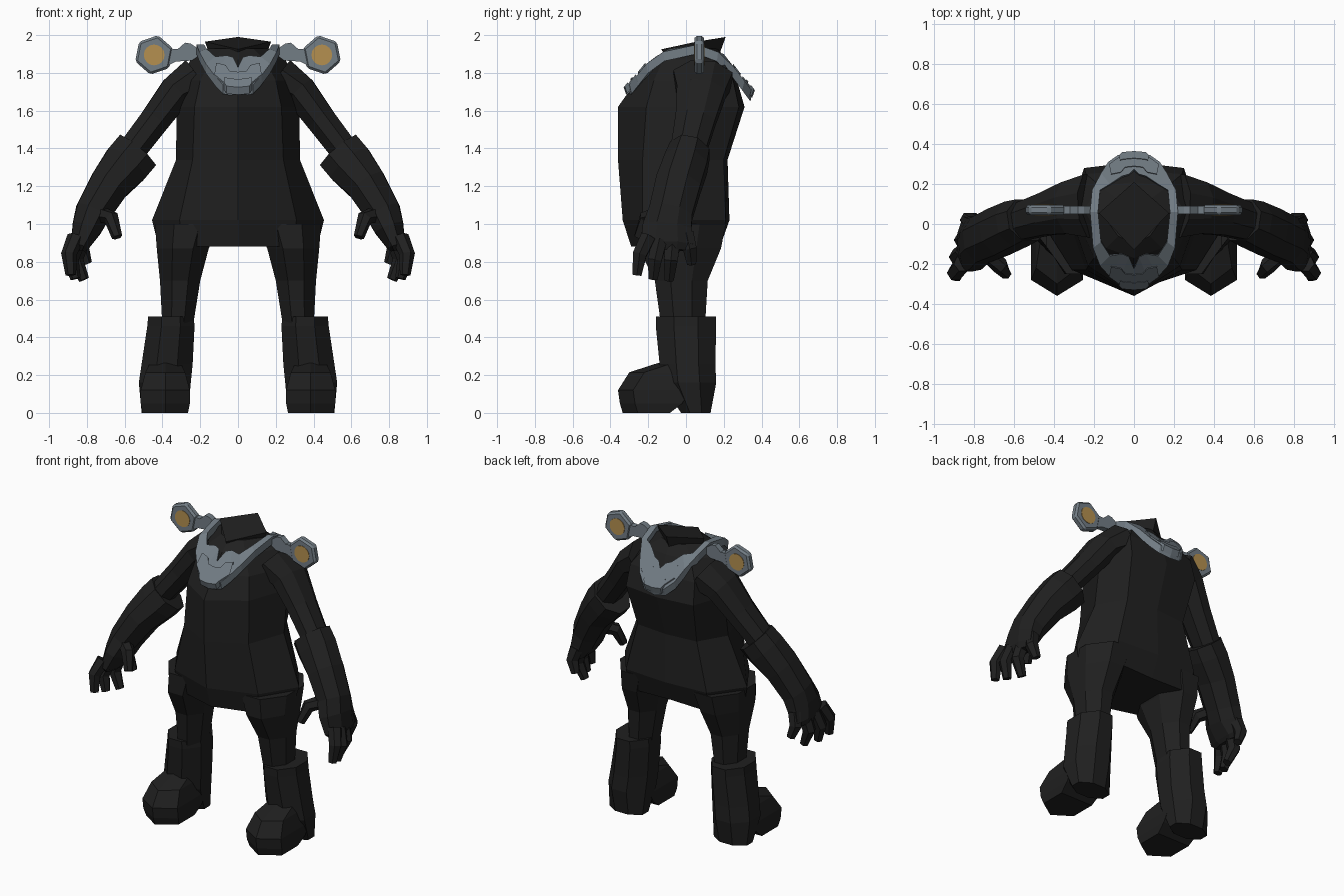
import bpy, bmesh
from math import cos, sin, pi, radians
from mathutils import Vector

if "Cube" in bpy.data.objects:
    bpy.data.objects.remove(bpy.data.objects["Cube"])


def material(name, rgb):
    m = bpy.data.materials.new(name)
    m.use_nodes = True
    m.diffuse_color = (*rgb, 1)
    m.node_tree.nodes["Principled BSDF"].inputs["Base Color"].default_value = (*rgb, 1)
    return m


BLACK = material("black cloth", (0.014, 0.014, 0.014))
STEEL = material("blue grey steel", (0.17, 0.205, 0.235))
GOLD = material("gold", (0.46, 0.28, 0.08))


def loft(name, rings, mat, caps=True, mirror=True, closed=True):
    """Skin a list of equally long point rings, mirrored over x."""
    bm = bmesh.new()
    rows = [[bm.verts.new(p) for p in ring] for ring in rings]
    n = len(rows[0])
    for a, b in zip(rows, rows[1:]):
        for i in range(n if closed else n - 1):
            j = (i + 1) % n
            bm.faces.new((a[i], a[j], b[j], b[i]))
    if caps:
        bm.faces.new(rows[0][::-1])
        bm.faces.new(rows[-1])
    bmesh.ops.recalc_face_normals(bm, faces=bm.faces)
    mesh = bpy.data.meshes.new(name)
    bm.to_mesh(mesh)
    bm.free()
    mesh.materials.append(mat)
    ob = bpy.data.objects.new(name, mesh)
    bpy.context.collection.objects.link(ob)
    if mirror:
        ob.modifiers.new("mirror", 'MIRROR').use_mirror_merge = True
    return ob


def tube(name, path, sides, mat=BLACK):
    """Limb along a path of (centre, half width, half depth)."""
    pts = [Vector(p[0]) for p in path]
    rings = []
    for i, (c, w, d) in enumerate(path):
        t = (pts[min(i + 1, len(pts) - 1)] - pts[max(i - 1, 0)]).normalized()
        u = (Vector((0, 1, 0)) - t * t.y).normalized()
        v = t.cross(u)
        angles = [2 * pi * (k + 0.5) / sides for k in range(sides)]
        rings.append([pts[i] + u * d * cos(a) + v * w * sin(a) for a in angles])
    return loft(name, rings, mat)


def full(half):
    """Complete a half outline whose ends lie on the centre line."""
    return half + [(-x, y, z) for x, y, z in half[-2:0:-1]]


# Torso: height, front y, front corner, side, back corner, back y
torso = [
    (0.88, -0.29, (0.28, -0.21), (0.42, -0.02), (0.27, 0.18), 0.17),
    (1.02, -0.335, (0.31, -0.23), (0.455, 0.0), (0.3, 0.21), 0.23),
    (1.34, -0.36, (0.24, -0.23), (0.328, 0.02), (0.22, 0.2), 0.22),
    (1.62, -0.36, (0.23, -0.21), (0.325, 0.06), (0.25, 0.28), 0.31),
    (1.76, -0.26, (0.2, -0.17), (0.31, 0.08), (0.24, 0.25), 0.27),
    (1.87, -0.17, (0.14, -0.12), (0.25, 0.07), (0.17, 0.19), 0.21),
    (1.93, -0.1, (0.08, -0.06), (0.16, 0.05), (0.09, 0.13), 0.17),
]
loft("torso", [full([(0, f, z), (*a, z), (*b, z), (*c, z), (0, k, z)])
               for z, f, a, b, c, k in torso], BLACK, mirror=False)

# Neck flares into a tilted diamond
loft("neck", [full([(0, -0.09, 1.85), (0.14, 0.05, 1.87), (0, 0.17, 1.88)]),
              full([(0, -0.13, 1.925), (0.175, 0.055, 1.965), (0, 0.21, 1.99)])],
     BLACK, mirror=False)

# Arms
tube("upper_arm", [((0.22, 0.09, 1.77), 0.12, 0.17),
                   ((0.33, 0.08, 1.70), 0.095, 0.14),
                   ((0.44, 0.05, 1.55), 0.085, 0.115),
                   ((0.57, 0.01, 1.38), 0.08, 0.1)], 8)
tube("forearm", [((0.535, 0.02, 1.385), 0.135, 0.115),
                 ((0.59, 0.0, 1.32), 0.135, 0.125),
                 ((0.68, -0.04, 1.21), 0.115, 0.13),
                 ((0.77, -0.08, 1.06), 0.1, 0.125),
                 ((0.80, -0.1, 0.98), 0.085, 0.14),
                 ((0.835, -0.1, 0.89), 0.055, 0.15),
                 ((0.84, -0.1, 0.86), 0.035, 0.12)], 8)

# Fingers and thumb
fingers = {
    "index_finger": ((0.86, -0.2, 0.93), (0.895, -0.245, 0.84), (0.885, -0.26, 0.73)),
    "middle_finger": ((0.85, -0.14, 0.91), (0.885, -0.165, 0.81), (0.86, -0.175, 0.71)),
    "ring_finger": ((0.83, -0.07, 0.91), (0.86, -0.08, 0.81), (0.815, -0.09, 0.705)),
    "little_finger": ((0.81, 0.0, 0.95), (0.83, 0.02, 0.87), (0.80, 0.03, 0.79)),
    "thumb": ((0.75, -0.13, 1.06), (0.67, -0.21, 1.03), (0.64, -0.25, 0.93)),
}
for name, (a, b, c) in fingers.items():
    tube(name, [(a, 0.045, 0.045), (b, 0.042, 0.042), (c, 0.028, 0.028)], 6)


def octagon(z, x0, x1, y0, y1, cut=0.3):
    """Level octagon filling a box, corners cut by a fraction."""
    dx, dy = (x1 - x0) * cut, (y1 - y0) * cut
    return [(x0 + dx, y0, z), (x1 - dx, y0, z), (x1, y0 + dy, z), (x1, y1 - dy, z),
            (x1 - dx, y1, z), (x0 + dx, y1, z), (x0, y1 - dy, z), (x0, y0 + dy, z)]


# Legs and boots
loft("leg", [octagon(*r) for r in [
    (1.0, 0.1, 0.44, -0.25, 0.21), (0.87, 0.155, 0.43, -0.25, 0.185),
    (0.7, 0.2, 0.413, -0.165, 0.115), (0.45, 0.24, 0.4, -0.13, 0.1)]], BLACK)
loft("boot_shaft", [octagon(*r) for r in [
    (0.51, 0.235, 0.476, -0.16, 0.16), (0.46, 0.23, 0.48, -0.16, 0.16),
    (0.26, 0.24, 0.51, -0.14, 0.155), (0.16, 0.25, 0.525, -0.13, 0.16),
    (0, 0.265, 0.51, -0.026, 0.13)]], BLACK)


def sole(z, tip, back, inset):
    x0, x1 = 0.255 + inset, 0.515 - inset
    toe = tip + 0.08
    return [(x0, back, z), (x0, toe, z), (0.385, tip, z), (x1, toe, z), (x1, back, z)]


loft("boot_foot", [sole(0, -0.335, -0.085, 0.01), sole(0.05, -0.35, -0.02, 0),
                   sole(0.12, -0.36, 0.02, 0), sole(0.215, -0.3, 0.02, 0.025),
                   sole(0.265, -0.145, 0.02, 0.05)], BLACK)

# Collar arches over the shoulders: height follows depth
ARCH = [(-0.34, 1.69), (-0.2, 1.86), (-0.1, 1.925), (0.06, 1.95), (0.2, 1.9), (0.37, 1.68)]


def arch(y):
    for (a, za), (b, zb) in zip(ARCH, ARCH[1:]):
        if y <= b:
            return za + (zb - za) * (y - a) / (b - a)
    return ARCH[-1][1]


def band(name, rows, lift, drop):
    """Slab on the arch from rows of (outer xy, inner xy)."""
    rings = []
    for o, i in rows:
        top = [(*p, arch(p[1]) + lift) for p in (o, i)]
        low = [(x, y * 0.96, z - drop) for x, y, z in reversed(top)]
        rings.append(top + low)
    return loft(name, rings, STEEL, caps=False)


band("collar", [
    ((0, -0.31), (0, -0.225)), ((0.08, -0.3), (0.025, -0.165)),
    ((0.12, -0.265), (0.06, -0.15)), ((0.17, -0.21), (0.12, -0.16)),
    ((0.205, -0.12), (0.165, -0.09)), ((0.22, 0.06), (0.18, 0.06)),
    ((0.21, 0.17), (0.17, 0.17)), ((0.165, 0.255), (0.12, 0.2)),
    ((0.13, 0.31), (0.06, 0.24)), ((0.08, 0.345), (0.025, 0.25)),
    ((0, 0.355), (0, 0.275))], 0, 0.05)

# Raised plates at the front and back of the collar
plate = [((0, -0.322), (0, -0.255)), ((0.05, -0.318), (0.045, -0.25)),
         ((0.075, -0.3), (0.065, -0.225)), ((0.125, -0.265), (0.115, -0.215))]
bar = [((0, -0.33), (0, -0.295)), ((0.06, -0.325), (0.055, -0.29)),
       ((0.075, -0.308), (0.07, -0.285))]
for part, rows, lift in (("plate", plate, 0.012), ("bar", bar, 0.022)):
    band("front_collar_" + part, rows, lift, 0.04)
    band("back_collar_" + part, [[(x, 0.035 - y) for x, y in r] for r in rows], lift, 0.04)


def slab(name, outline, y0, y1, mat, bevel=0.0):
    """Front facing outline of (x, z) given thickness in y."""
    ob = loft(name, [[(x, y, z) for x, z in outline] for y in (y0, y1)], mat)
    if bevel:
        ob.modifiers.new("bevel", 'BEVEL').width = bevel


def disc(radius, sides, turn=0):
    return [(0.444 + radius * cos(a), 1.895 + radius * sin(a))
            for a in (radians(turn) + 2 * pi * k / sides for k in range(sides))]


# Shoulder ornaments: hexagon, stem and gold disc on both faces
slab("ornament_hexagon", disc(0.106, 6, 41), 0.045, 0.095, STEEL, 0.012)
slab("ornament_stem", [(0.2, 1.88), (0.25, 1.865), (0.33, 1.86), (0.38, 1.835),
                       (0.37, 1.93), (0.32, 1.925), (0.28, 1.96), (0.25, 1.955),
                       (0.2, 1.92)], 0.05, 0.09, STEEL)
slab("ornament_disc", disc(0.055, 16), 0.042, 0.098, GOLD)
